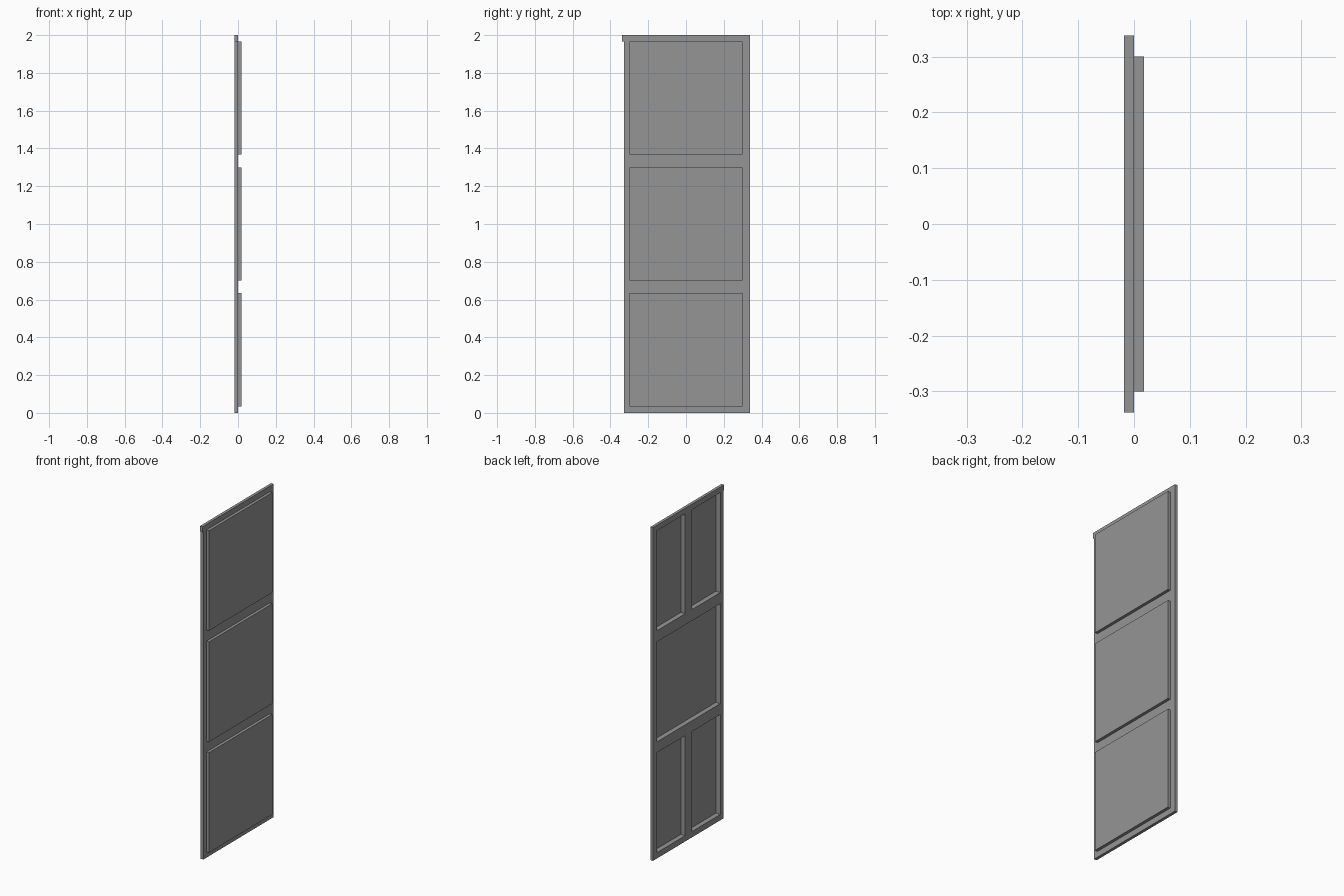
import bpy, bmesh
from mathutils import Vector

cube = bpy.data.objects.get("Cube")
if cube:
    bpy.data.objects.remove(cube, do_unlink=True)

grey = bpy.data.materials.new("plain_grey")
grey.use_nodes = True
colour = (0.3, 0.3, 0.3, 1)
grey.diffuse_color = colour
grey.node_tree.nodes["Principled BSDF"].inputs["Base Color"].default_value = colour

BACK, FACE, FRONT = -0.0175, 0.0, 0.0175   # x of frame back, frame face, panel face
HALF = 0.3                                 # half width of a panel
NEAR, FAR = -0.329, 0.3375                 # outer edges of the stiles


def box(name, x, y, z, hollow=False):
    """Box from (min, max) ranges; hollow sinks the back face to form a tray."""
    bm = bmesh.new()
    bmesh.ops.create_cube(bm, size=1)
    for v in bm.verts:
        v.co = Vector([r[0] if c < 0 else r[1] for c, r in zip(v.co, (x, y, z))])
    bm.normal_update()
    if hollow:
        back = [f for f in bm.faces if f.normal.x < -0.9]
        bmesh.ops.inset_region(bm, faces=back, thickness=0.002)
        bmesh.ops.translate(bm, verts=back[0].verts, vec=(0.01, 0, 0))
    mesh = bpy.data.meshes.new(name)
    bm.to_mesh(mesh)
    bm.free()
    mesh.materials.append(grey)
    obj = bpy.data.objects.new(name, mesh)
    bpy.context.collection.objects.link(obj)


panels = {"lower": (0.035, 0.635), "middle": (0.7, 1.3), "upper": (1.367, 1.967)}

# Side stiles of the frame
box("front_stile", (BACK, FACE), (NEAR, -HALF), (0, 1.967))
box("back_stile", (BACK, FACE), (HALF, FAR), (0, 2))

# Cross rails between the panels
spans = list(panels.values())
box("bottom_rail", (BACK, FACE), (-HALF, HALF), (0, spans[0][0]))
for name, below, above in (("lower_rail", *spans[:2]), ("upper_rail", *spans[1:])):
    box(name, (BACK, FACE), (-HALF, HALF), (below[1], above[0]))
# The top rail overhangs the front stile
box("top_rail", (BACK, FACE), (-FAR, HALF), (spans[2][1], 2))

# Raised tray panels, and centre stiles behind the lower and upper ones
for name, span in panels.items():
    box(name + "_panel", (FACE, FRONT), (-HALF, HALF), span, hollow=True)
    if name != "middle":
        box(name + "_centre_stile", (BACK, 0.01), (-0.033, 0.033), span)
